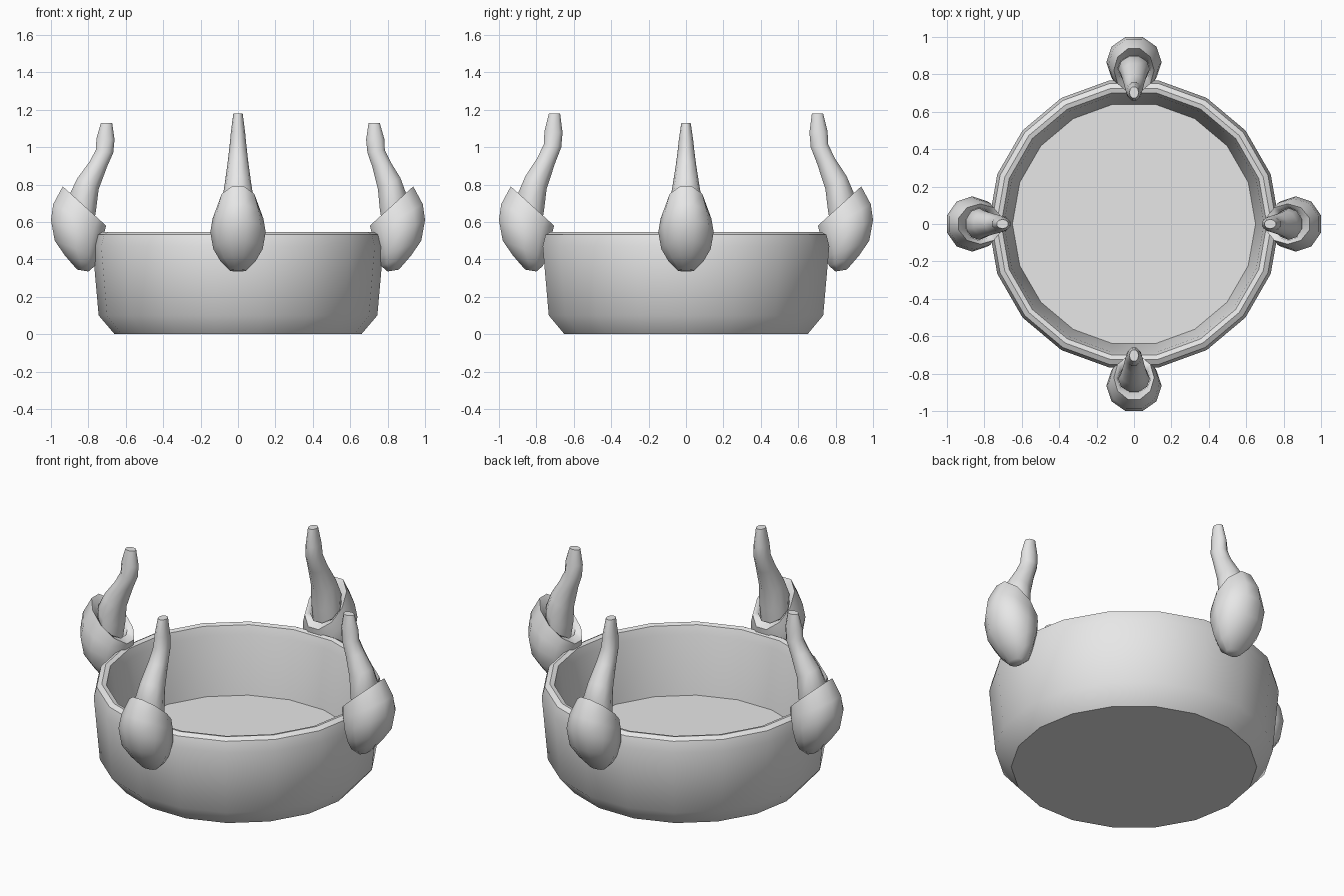
import bpy, bmesh, math
from mathutils import Matrix

cube = bpy.data.objects.get("Cube")
if cube:
    bpy.data.objects.remove(cube)

grey = bpy.data.materials.new("plain grey")
grey.use_nodes = True
grey.diffuse_color = (0.8, 0.8, 0.8, 1)
grey.node_tree.nodes["Principled BSDF"].inputs["Base Color"].default_value = (0.8, 0.8, 0.8, 1)


def loft(name, rings, turn=0.0, smooth=45):
    """Skin a list of equal point rings, cap both ends and turn about z."""
    bm = bmesh.new()
    loops = [[bm.verts.new(p) for p in ring] for ring in rings]
    n = len(loops[0])
    for a, b in zip(loops, loops[1:]):
        for i in range(n):
            j = (i + 1) % n
            bm.faces.new((a[i], a[j], b[j], b[i]))
    bm.faces.new(loops[0])
    bm.faces.new(loops[-1])
    bm.transform(Matrix.Rotation(turn, 4, "Z"))
    bmesh.ops.recalc_face_normals(bm, faces=bm.faces)
    mesh = bpy.data.meshes.new(name)
    bm.to_mesh(mesh)
    bm.free()
    mesh.materials.append(grey)
    obj = bpy.data.objects.new(name, mesh)
    bpy.context.collection.objects.link(obj)
    bpy.ops.object.select_all(action="DESELECT")
    obj.select_set(True)
    bpy.context.view_layer.objects.active = obj
    bpy.ops.object.shade_smooth_by_angle(angle=math.radians(smooth))
    return obj


def slanted_ring(outer, inner, width, sides):
    """Ellipse spanning an outer and an inner (radius, height) point."""
    ring = []
    for i in range(sides):
        t = math.tau * (i + 0.5) / sides
        c = math.cos(t) / math.cos(math.pi / sides)
        k = (1 + c) / 2
        ring.append((inner[0] + (outer[0] - inner[0]) * k,
                     width * math.sin(t),
                     inner[1] + (outer[1] - inner[1]) * k))
    return ring


# Bowl: outer wall, rounded lip, inner wall and floor
SIDES = 18
bowl_profile = [(0.66, 0), (0.745, 0.1), (0.778, 0.47), (0.762, 0.532), (0.735, 0.547),
                (0.71, 0.54), (0.695, 0.49), (0.65, 0.15)]
loft("bowl", [[(r * math.cos(math.tau * i / SIDES), r * math.sin(math.tau * i / SIDES), z)
               for i in range(SIDES)] for r, z in bowl_profile])

# Socket sections from the bottom, round the lip and into the hollow
socket = [((0.86, 0.345), (0.80, 0.335), 0.045),
          ((0.925, 0.42), (0.765, 0.365), 0.095),
          ((0.98, 0.5), (0.75, 0.41), 0.132),
          ((1.0, 0.61), (0.73, 0.48), 0.148),
          ((0.988, 0.695), (0.715, 0.54), 0.136),
          ((0.937, 0.79), (0.705, 0.58), 0.108),
          ((0.90, 0.735), (0.75, 0.60), 0.09),
          ((0.885, 0.66), (0.78, 0.55), 0.08)]

# Horn sections from the root to the tip
horn = [((0.89, 0.66), (0.775, 0.56), 0.08),
        ((0.897, 0.755), (0.758, 0.67), 0.085),
        ((0.858, 0.835), (0.745, 0.775), 0.07),
        ((0.795, 0.92), (0.70, 0.895), 0.054),
        ((0.76, 0.985), (0.667, 0.97), 0.045),
        ((0.757, 1.045), (0.66, 1.04), 0.038),
        ((0.733, 1.13), (0.673, 1.13), 0.025)]
BEND = 0.75


def shape(point, stretch, lean):
    """Stretch and lean the horn above its root."""
    r, z = point
    up = max(0, z - BEND)
    return r + lean * min(1, up / 0.2), z + up * (stretch - 1)


# Four claws: name, quarter turn, height stretch, outward lean
for side, quarter, stretch, lean in (("left", 0, 1, 0.025), ("back", 1, 1.13, 0),
                                     ("right", 2, 1, 0), ("front", 3, 1.13, 0)):
    turn = quarter * math.pi / 2
    loft(side + "_socket", [slanted_ring(o, i, w, 10) for o, i, w in socket], turn, 55)
    loft(side + "_horn", [slanted_ring(shape(o, stretch, lean), shape(i, stretch, lean), w, 10)
                          for o, i, w in horn], turn, 55)
